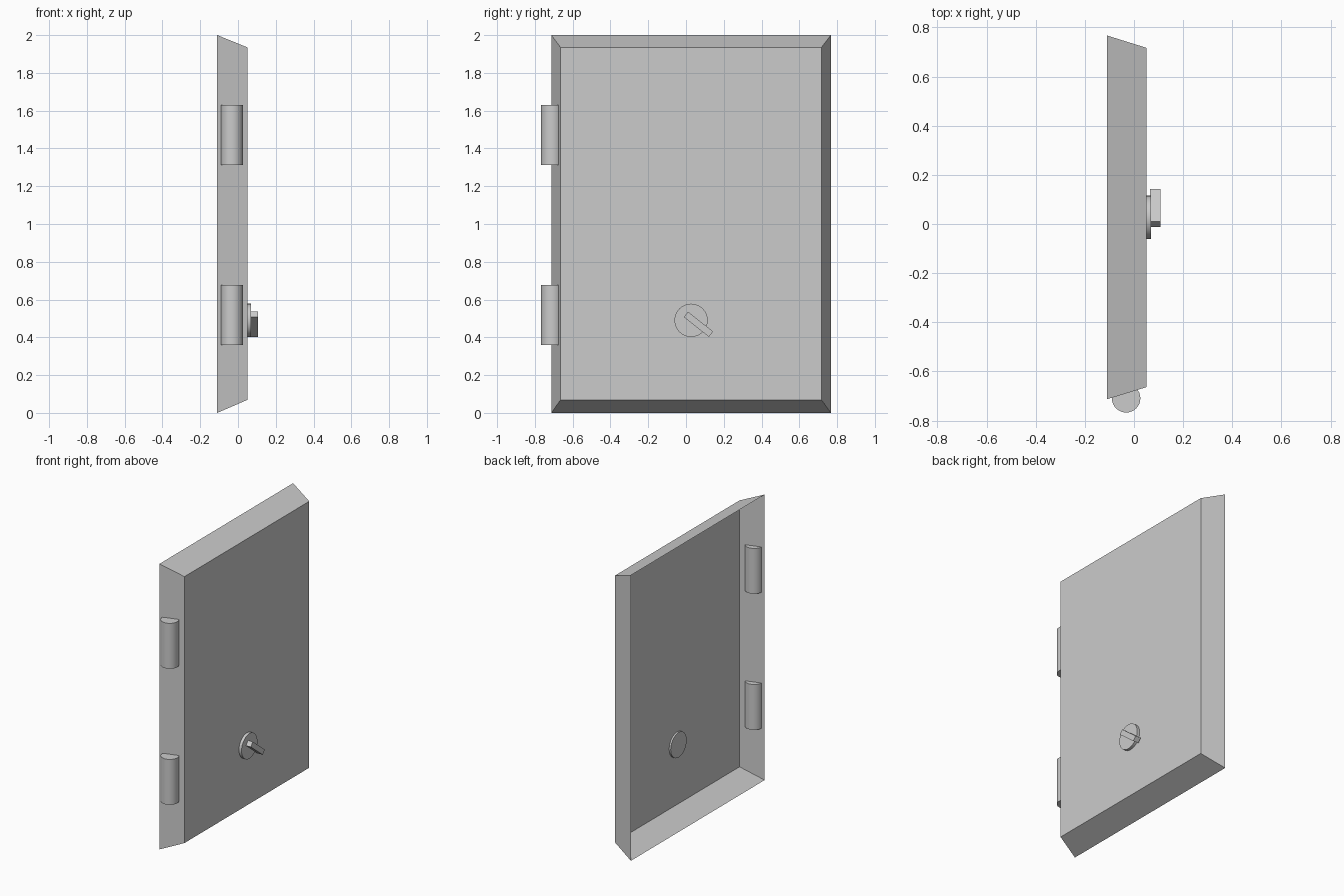
import bpy, bmesh
from math import radians

if "Cube" in bpy.data.objects:
    bpy.data.objects.remove(bpy.data.objects["Cube"])


def finish(name, smooth=False):
    ob = bpy.context.object
    ob.name = name
    if smooth:
        bpy.ops.object.shade_smooth_by_angle(angle=radians(35))
    return ob


def rect(bm, x, y0, y1, z0, z1):
    return [bm.verts.new((x, y, z)) for y, z in ((y0, z0), (y1, z0), (y1, z1), (y0, z1))]


# Door panel: thin bevelled tray, open at the back
bm = bmesh.new()
back = rect(bm, -0.11, -0.713, 0.767, 0.0, 2.0)
front = rect(bm, 0.05, -0.664, 0.717, 0.069, 1.935)
bm.faces.new(front)
for i in range(4):
    j = (i + 1) % 4
    bm.faces.new((back[i], back[j], front[j], front[i]))
mesh = bpy.data.meshes.new("door_panel")
bm.to_mesh(mesh)
bm.free()
bpy.context.collection.objects.link(bpy.data.objects.new("door_panel", mesh))

# Hinge barrels, half sunk into the side wall
for name, z in (("lower_hinge", 0.518), ("upper_hinge", 1.471)):
    bpy.ops.mesh.primitive_cylinder_add(vertices=32, radius=0.058, depth=0.318,
                                        location=(-0.032, -0.709, z))
    finish(name, True)

# Round latch plate, just piercing the panel
bpy.ops.mesh.primitive_cylinder_add(vertices=32, radius=0.088, depth=0.032,
                                    location=(0.054, 0.027, 0.49),
                                    rotation=(0, radians(90), 0))
finish("latch_plate", True)

# Slanted latch handle
bpy.ops.mesh.primitive_cube_add(size=1, location=(0.086, 0.066, 0.469),
                                rotation=(radians(-38.5), 0, 0))
handle = finish("latch_handle")
handle.scale = (0.042, 0.169, 0.036)
